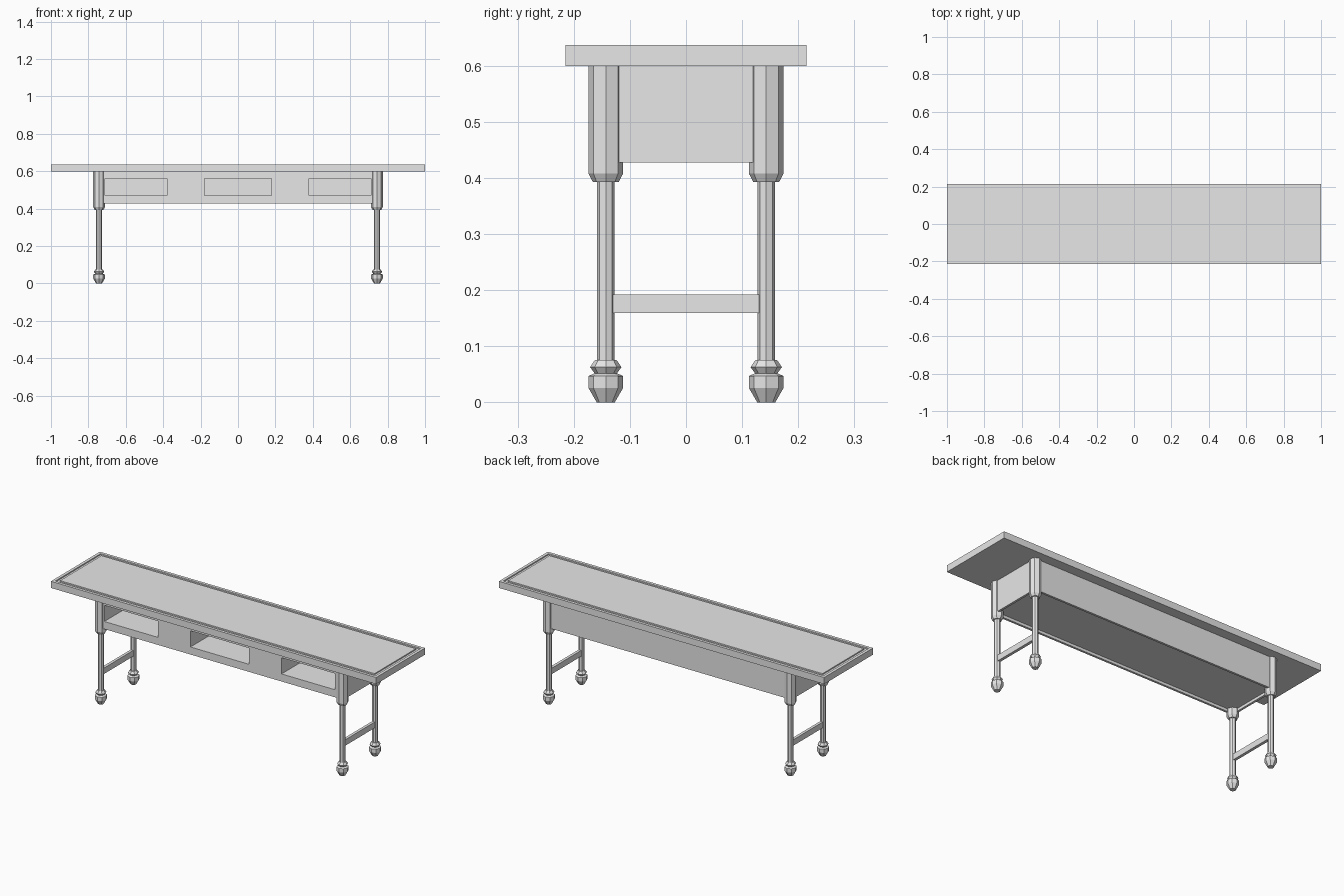
import bpy, bmesh, math
from mathutils import Matrix, Vector

if "Cube" in bpy.data.objects:
    bpy.data.objects.remove(bpy.data.objects["Cube"])

# Single plain colour
grey = bpy.data.materials.new("light_grey")
grey.use_nodes = True
colour = (0.8, 0.8, 0.8, 1)
grey.diffuse_color = colour
grey.node_tree.nodes["Principled BSDF"].inputs["Base Color"].default_value = colour


def finish(name, bm):
    bmesh.ops.recalc_face_normals(bm, faces=bm.faces)
    mesh = bpy.data.meshes.new(name)
    bm.to_mesh(mesh)
    bm.free()
    mesh.materials.append(grey)
    obj = bpy.data.objects.new(name, mesh)
    bpy.context.collection.objects.link(obj)
    return obj


def add_box(bm, low, high):
    low, high = Vector(low), Vector(high)
    matrix = Matrix.Translation((low + high) / 2) @ Matrix.Diagonal((*(high - low), 1))
    bmesh.ops.create_cube(bm, size=1, matrix=matrix)


LEG_X, LEG_Y = 0.743, 0.143
APRON_X, APRON_Y = 0.76, 0.16
APRON_Z, TOP_Z = 0.428, 0.60

# Tabletop with a groove running around its upper face
bm = bmesh.new()
add_box(bm, (-1, -0.215, TOP_Z), (1, 0.215, 0.637))
top_face = max(bm.faces, key=lambda f: f.calc_center_median().z)
for thickness, depth in ((0.023, 0), (0.001, -0.006), (0.022, 0), (0.001, 0.006)):
    bmesh.ops.inset_region(bm, faces=[top_face], thickness=thickness, depth=depth)
finish("tabletop", bm)

# Apron box with three open compartments and a shallow recess underneath
bm = bmesh.new()
add_box(bm, (-APRON_X, -APRON_Y, APRON_Z), (APRON_X, APRON_Y, TOP_Z))
apron = finish("apron", bm)

bm = bmesh.new()
for x1, x2 in ((-0.71, -0.38), (-0.18, 0.18), (0.38, 0.71)):
    add_box(bm, (x1, -0.2, 0.47), (x2, APRON_Y - 0.015, 0.56))
wall = 0.012
add_box(bm, (wall - APRON_X, wall - APRON_Y, 0.4),
        (APRON_X - wall, APRON_Y - wall, APRON_Z + 0.015))
cutter = finish("apron_cutter", bm)
cutter.hide_render = True
cut = apron.modifiers.new("openings", "BOOLEAN")
cut.operation = "DIFFERENCE"
cut.solver = "EXACT"
cut.object = cutter
bpy.context.view_layer.objects.active = apron
bpy.ops.object.modifier_apply(modifier=cut.name)
bpy.data.objects.remove(cutter)

# Turned eight-sided legs: radius and height from the foot up
PROFILE = [(0.016, 0), (0.031, 0.026), (0.031, 0.047), (0.02, 0.052),
           (0.028, 0.063), (0.019, 0.076), (0.016, 0.076), (0.016, 0.393),
           (0.023, 0.393), (0.031, 0.408), (0.031, TOP_Z)]
SIDES = 8


def leg(name, x, y):
    bm = bmesh.new()
    rings = []
    for radius, z in PROFILE:
        angles = [math.tau * i / SIDES for i in range(SIDES)]
        rings.append([bm.verts.new((x + radius * math.cos(a), y + radius * math.sin(a), z))
                      for a in angles])
    for lower, upper in zip(rings, rings[1:]):
        for i in range(SIDES):
            j = (i + 1) % SIDES
            bm.faces.new((lower[i], lower[j], upper[j], upper[i]))
    bm.faces.new(rings[0])
    bm.faces.new(rings[-1])
    finish(name, bm)


for side, sx in (("left", 1), ("right", -1)):
    for end, sy in (("front", -1), ("back", 1)):
        leg(f"{end}_{side}_leg", sx * LEG_X, sy * LEG_Y)
    # Stretcher joining the two legs at this end
    bm = bmesh.new()
    x = sx * LEG_X
    add_box(bm, (x - 0.008, -LEG_Y, 0.159), (x + 0.008, LEG_Y, 0.192))
    finish(f"{side}_stretcher", bm)
